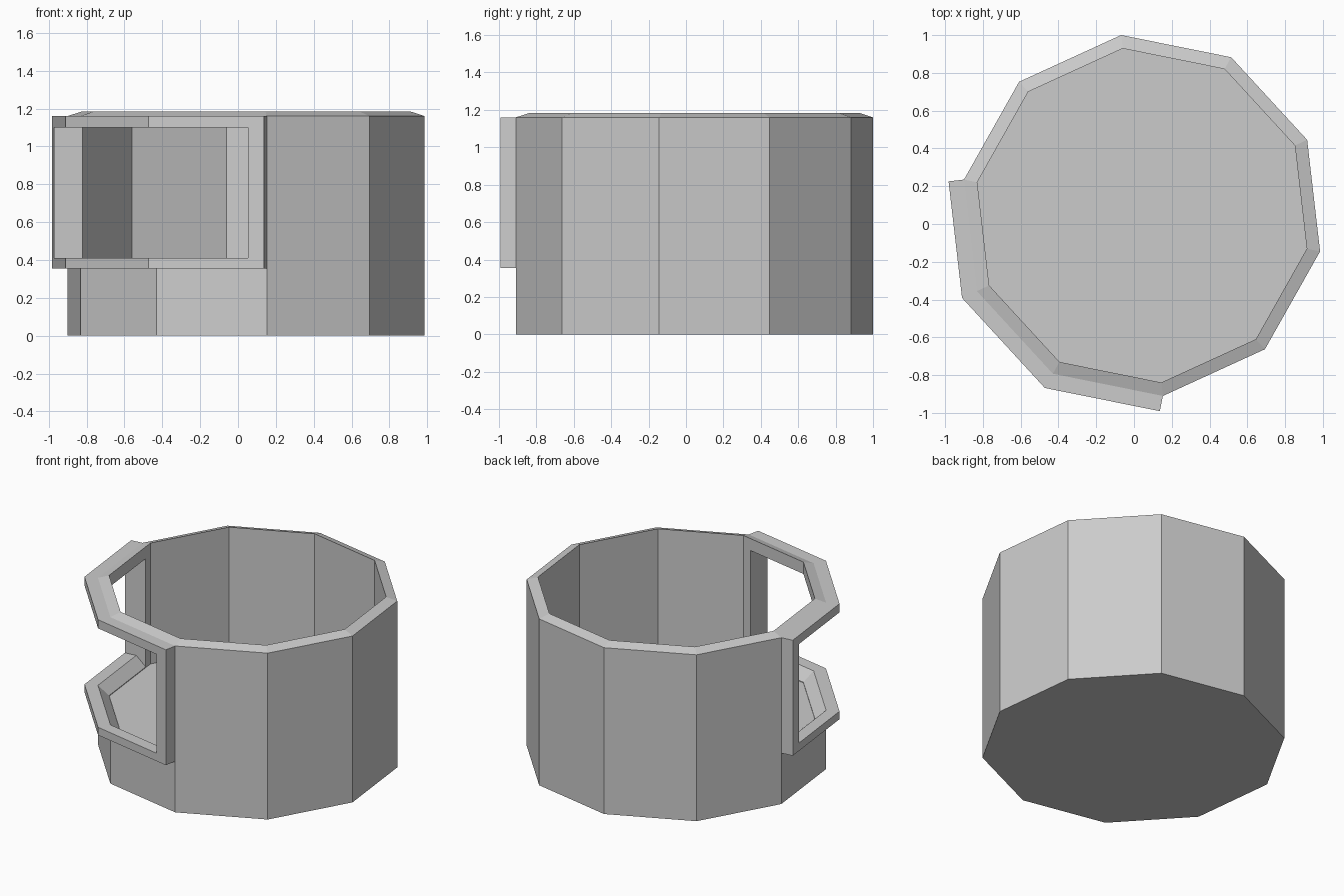
import bpy
import bmesh
from math import cos, sin, radians, pi
from mathutils import Vector

cube = bpy.data.objects.get("Cube")
if cube:
    bpy.data.objects.remove(cube, do_unlink=True)

SIDES = 10
TURN = radians(-11.4)                 # angle of the first wall corner
STEP = 2 * pi / SIDES
CENTRE = Vector((0.0425, 0.045, 0))
OUTER, INNER, FRAME = 0.9616, 0.89, 1.048
FLOOR, SHOULDER, RIM = 0.34, 1.16, 1.183
HALF_EDGE = OUTER * sin(STEP / 2)

grey = bpy.data.materials.new("light_grey")
grey.use_nodes = True
grey.diffuse_color = (0.6, 0.6, 0.6, 1)
grey.node_tree.nodes["Principled BSDF"].inputs["Base Color"].default_value = (0.6, 0.6, 0.6, 1)


def corner(k):
    """Station on a wall corner."""
    a = TURN + k * STEP
    return lambda r: Vector((r * cos(a), r * sin(a), 0))


def on_edge(k, t):
    """Station square to the wall after corner k, t away from its middle."""
    a = TURN + (k + 0.5) * STEP
    n, side = Vector((cos(a), sin(a), 0)), Vector((-sin(a), cos(a), 0))
    return lambda r: n * r * cos(STEP / 2) + side * t


def sweep(name, profile, stations, ring=False):
    """Carry an (r, z) profile through the stations; cap the ends of an open run."""
    bm = bmesh.new()
    rows = [[bm.verts.new(CENTRE + s(r) + Vector((0, 0, z))) for r, z in profile]
            for s in stations]
    n = len(profile)
    pairs = list(zip(rows, rows[1:]))
    if ring:
        pairs.append((rows[-1], rows[0]))
    for a, b in pairs:
        for i in range(n - 1 if ring else n):
            j = (i + 1) % n
            bm.faces.new((a[i], b[i], b[j], a[j]))
    if ring:                          # bottom and floor discs
        bm.faces.new([row[0] for row in rows])
        bm.faces.new([row[-1] for row in rows])
    else:
        bm.faces.new(rows[0])
        bm.faces.new(rows[-1])
    bmesh.ops.recalc_face_normals(bm, faces=bm.faces)
    mesh = bpy.data.meshes.new(name)
    bm.to_mesh(mesh)
    bm.free()
    mesh.materials.append(grey)
    obj = bpy.data.objects.new(name, mesh)
    bpy.context.collection.objects.link(obj)
    return obj


def combine(target, tool, operation):
    mod = target.modifiers.new(tool.name, "BOOLEAN")
    mod.operation, mod.solver, mod.object = operation, "EXACT", tool
    tool.hide_render = True
    tool.hide_viewport = True
    bpy.context.view_layer.objects.active = target
    bpy.ops.object.modifier_apply(modifier=mod.name)
    bpy.data.objects.remove(tool, do_unlink=True)


def three_walls(reach):
    """Stations along the three walls that carry the window."""
    return [on_edge(5, -reach), corner(6), corner(7), on_edge(7, reach)]


# Ten-sided open tub with a sloping rim and a raised floor
tub = sweep("tub", [(OUTER, 0), (OUTER, SHOULDER), (INNER, RIM), (INNER, FLOOR)],
            [corner(k) for k in range(SIDES)], ring=True)

# Raised window frame, sunk a little into the wall
frame = sweep("window_frame", [(0.93, 0.355), (FRAME, 0.355), (FRAME, SHOULDER), (0.93, SHOULDER)],
              three_walls(HALF_EDGE))
combine(tub, frame, "UNION")

# Window opening, with the sill sloping down to the floor inside
opening = sweep("window_cutter",
                [(1.2, 0.41), (OUTER, 0.41), (INNER, 0.345), (0.8, 0.345), (0.8, 1.1), (1.2, 1.1)],
                three_walls(HALF_EDGE - 0.085))
combine(tub, opening, "DIFFERENCE")
